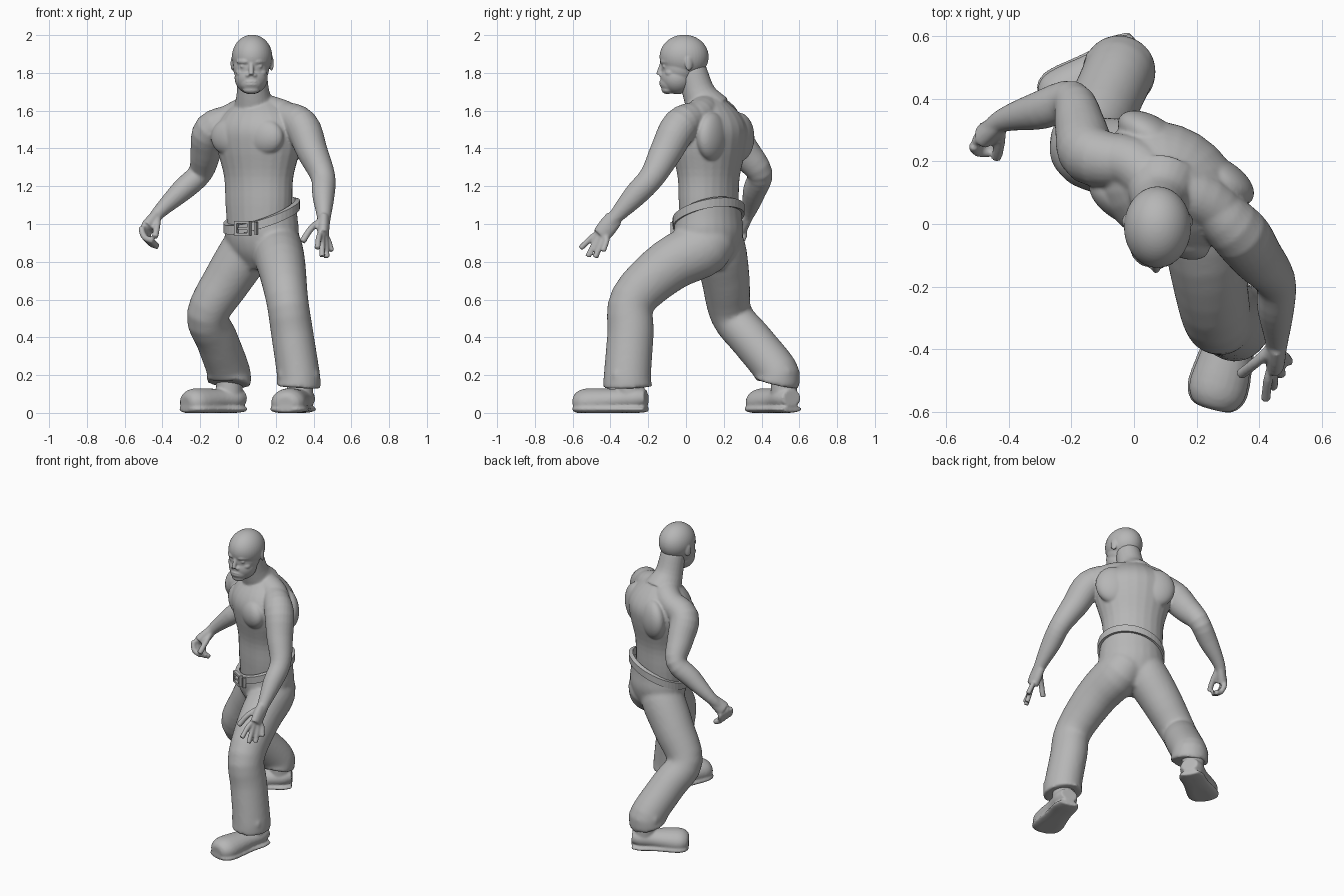
import bpy, bmesh, math
from mathutils import Vector, Matrix

default = bpy.data.objects.get("Cube")
if default:
    bpy.data.objects.remove(default, do_unlink=True)

grey = bpy.data.materials.new("plain grey")
grey.use_nodes = True
colour = (.47, .47, .47, 1)
grey.diffuse_color = colour
grey.node_tree.nodes["Principled BSDF"].inputs["Base Color"].default_value = colour

# Directions of the twisted trunk
X, UP = Vector((1, 0, 0)), Vector((0, 0, 1))
TURN = math.radians(-32)
SIDE = Vector((math.cos(TURN), math.sin(TURN), 0))
BACK = UP.cross(SIDE)

# Joints of the pose
core = Vector((.11, .12, 0))
nape = Vector((.09, .12, 1.6))
waist = Vector((.125, .12, 1.045))
face = Vector((.07, -.13, 1.8))
left_shoulder, right_shoulder = Vector((.335, -.03, 1.52)), Vector((-.14, .22, 1.5))
left_elbow, right_elbow = Vector((.45, -.18, 1.25)), Vector((-.2, .39, 1.27))
left_wrist, right_wrist = Vector((.455, -.38, 1.03)), Vector((-.42, .33, 1.06))
left_palm, right_palm = Vector((.45, -.45, .94)), Vector((-.48, .28, .98))
left_hip, right_hip = Vector((.2, .1, .88)), Vector((.05, .18, .87))
left_knee, right_knee = Vector((.26, -.28, .6)), Vector((-.16, .24, .52))
left_ankle, right_ankle = Vector((.32, -.31, .2)), Vector((-.05, .48, .22))


def spline(points, steps=4):
    """Smooth path through points that carry a position and a radius."""
    p = [points[0] * 2 - points[1], *points, points[-1] * 2 - points[-2]]
    path = []
    for a, b, c, d in zip(p, p[1:], p[2:], p[3:]):
        for i in range(steps):
            t = i / steps
            path.append(b + (c - a) * t / 2 + (a - b * 2.5 + c * 2 - d / 2) * t ** 2
                        + (b * 3 - a - c * 3 + d) * t ** 3 / 2)
    return path + [points[-1]]


def tube(bm, points, radii, flat=1, side=X, floor=-1, sides=24):
    """Loft ellipses along a path; flat is their depth over their width."""
    path = spline([Vector((*p, r)) for p, r in zip(points, radii)])
    rings = []
    for i, q in enumerate(path):
        ahead, behind = path[min(i + 1, len(path) - 1)], path[max(i - 1, 0)]
        along = (ahead - behind).to_3d().normalized()
        wide = (side - along * side.dot(along)).normalized()
        deep = along.cross(wide) * flat
        ring = []
        for k in range(sides):
            angle = math.tau * k / sides
            spot = q.to_3d() + (wide * math.cos(angle) + deep * math.sin(angle)) * q[3]
            spot.z = max(spot.z, floor)
            ring.append(bm.verts.new(spot))
        rings.append(ring)
    for ring, following in zip(rings, rings[1:]):
        for k in range(sides):
            n = (k + 1) % sides
            bm.faces.new((ring[k], ring[n], following[n], following[k]))
    bm.faces.new(rings[0][::-1])
    bm.faces.new(rings[-1])


def stack(bm, centre, levels, flat):
    """Upright trunk made from (height, half width) pairs."""
    tube(bm, [centre.xy.to_3d() + UP * z for z, r in levels],
         [r for z, r in levels], flat, SIDE)


def jointed(bm, root, top, middle, end, tail, radii, flat=1, lift=0):
    """Arm or leg from inside the trunk, with a station halfway along each bone."""
    path = [root, top, top.lerp(middle, .5) + UP * lift, middle,
            middle.lerp(end, .45), end, tail]
    tube(bm, path, radii, flat)


def strand(bm, radius, *points):
    """Thin round strip for fingers, brows and folds."""
    tube(bm, points, [radius] * len(points), side=Vector((.6, .7, .3)), sides=12)


def placed(centre, size, turn):
    return (Matrix.Translation(centre) @ Matrix.Rotation(turn, 4, "Z")
            @ Matrix.Diagonal((*size, 1)))


def blob(bm, centre, radii, turn=0):
    bmesh.ops.create_uvsphere(bm, u_segments=40, v_segments=24, radius=1,
                              matrix=placed(centre, radii, turn))


def box(bm, centre, size):
    bmesh.ops.create_cube(bm, size=1, matrix=placed(centre, size, TURN))


def finish(name, bm, voxel=0, smooth=3):
    """Make the object and, if a voxel size is given, fuse its parts into one skin."""
    bmesh.ops.recalc_face_normals(bm, faces=bm.faces)
    mesh = bpy.data.meshes.new(name)
    bm.to_mesh(mesh)
    bm.free()
    ob = bpy.data.objects.new(name, mesh)
    bpy.context.collection.objects.link(ob)
    if voxel:
        fuse = ob.modifiers.new("fuse", "REMESH")
        fuse.mode, fuse.voxel_size = "VOXEL", voxel
        soft = ob.modifiers.new("soften", "SMOOTH")
        soft.factor, soft.iterations = .5, smooth
        graph = bpy.context.evaluated_depsgraph_get()
        ob.data = bpy.data.meshes.new_from_object(ob.evaluated_get(graph))
        ob.modifiers.clear()
    ob.data.materials.clear()
    ob.data.materials.append(grey)
    for polygon in ob.data.polygons:
        polygon.use_smooth = bool(voxel)
    return ob


# Torso, neck and arms
bm = bmesh.new()
stack(bm, core, [(.9, .17), (1.1, .187), (1.25, .195), (1.4, .235), (1.5, .245),
                 (1.58, .2), (1.66, .1)], .78)
tube(bm, [nape, Vector((.08, .07, 1.69)), Vector((.075, .03, 1.82))], [.12, .088, .077])
left_slope, right_slope = [s.lerp(nape, .5) + UP * .015 + BACK * .03
                           for s in (left_shoulder, right_shoulder)]
tube(bm, [left_shoulder, left_slope, nape, right_slope, right_shoulder],
     [.075, .085, .09, .085, .075], side=BACK)
for s in (-1, 1):
    breast = core + SIDE * s * .1 + UP * 1.46
    blob(bm, breast - BACK * .115, (.12, .065, .1), TURN)
    blob(bm, breast + SIDE * s * .03 + BACK * .105, (.12, .065, .13), TURN)
arm_radii = [.075, .092, .082, .065, .059, .036, .028]
jointed(bm, left_slope, left_shoulder, left_elbow, left_wrist, left_palm, arm_radii, 1.05)
jointed(bm, right_slope, right_shoulder, right_elbow, right_wrist, right_palm, arm_radii, 1.05)

# Left hand, open with spread fingers
tube(bm, [left_wrist, left_wrist.lerp(left_palm, .5), left_palm], [.03, .032, .03], 1.6)
for i in range(4):
    knuckle = Vector((.43, -.485, .94)).lerp(Vector((.475, -.42, .92)), i / 3)
    tip = Vector((.42, -.56, .87)).lerp(Vector((.495, -.44, .855)), i / 3)
    strand(bm, .016, left_palm, knuckle, tip - UP * .045 * math.sin(math.pi * i / 3))
strand(bm, .018, left_wrist, Vector((.39, -.44, .98)), Vector((.34, -.48, .905)))

# Right hand, half closed
tube(bm, [right_wrist, right_wrist.lerp(right_palm, .5), right_palm], [.034, .042, .048],
     .75, BACK)
for i in range(4):
    knuckle = right_palm + Vector((.01 * i - .03, .02 * i - .03, -.01 * i))
    curl = knuckle + Vector((.015, -.02, -.05))
    strand(bm, .017, right_palm, knuckle, curl, curl + Vector((.045, 0, -.02)))
strand(bm, .018, right_wrist, right_palm + Vector((.05, -.03, 0)),
       right_palm + Vector((.04, -.07, -.05)))
finish("torso_arms_and_hands", bm, .007, 6)

# Head: skull, jaw, features and ears
bm = bmesh.new()
skull = Vector((.075, -.01, 1.885))
blob(bm, skull, (.107, .13, .117))
blob(bm, face + Vector((0, .1, .03)), (.096, .1, .1))
blob(bm, face + Vector((0, .083, -.025)), (.088, .088, .088))
blob(bm, face + Vector((0, .045, -.055)), (.06, .053, .05))
blob(bm, face + Vector((0, .033, -.09)), (.045, .033, .022))
strand(bm, .013, face + Vector((0, .005, .05)), face + Vector((0, -.008, .015)),
       face + Vector((0, -.016, -.01)))
for lip in (.047, .062):
    blob(bm, face + Vector((0, .005, -lip)), (.034, .016, .008))
for s in (-1, 1):
    brow = face + Vector((s * .04, .01, .06))
    strand(bm, .014, brow - X * s * .03, brow, brow + Vector((s * .03, .03, 0)))
    blob(bm, brow + Vector((0, .005, -.026)), (.02, .01, .009))
    blob(bm, face + Vector((s * .05, .048, 0)), (.032, .03, .025))
    blob(bm, face + Vector((s * .018, .002, -.013)), (.013, .014, .011))
    blob(bm, skull + Vector((s * .102, .025, -.035)), (.01, .022, .04), s * .4)
finish("head", bm, .005, 5)

# Trousers with folds above the hems
bm = bmesh.new()
stack(bm, waist, [(.76, .09), (.85, .17), (.95, .205), (1.05, .197), (1.2, .19)], .85)
leg_radii = [.12, .137, .128, .112, .112, .114, .12]
for hip, knee, ankle, flat, lift in ((left_hip, left_knee, left_ankle, 1.1, .04),
                                     (right_hip, right_knee, right_ankle, 1, .01)):
    jointed(bm, hip.lerp(waist, .5), hip, knee, ankle, ankle - UP * .065,
            leg_radii, flat, lift)
for ankle, front in ((left_ankle, -.1), (right_ankle, .09)):
    strand(bm, .022, ankle + Vector((-.1, front / 2, 0)), ankle + Vector((0, front, 0)),
           ankle + Vector((.1, front / 2, 0)))
trousers = finish("trousers", bm, .01, 12)

# Trim the trousers along the tilted belt line
bm = bmesh.new()
bm.from_mesh(trousers.data)
bmesh.ops.bisect_plane(bm, geom=bm.verts[:] + bm.edges[:] + bm.faces[:], plane_co=waist,
                       plane_no=UP - BACK * .4 - SIDE * .17, clear_outer=True)
bm.to_mesh(trousers.data)
bm.free()

# Belt
bm = bmesh.new()
rows = []
for k in range(48):
    angle = math.tau * k / 48
    across, behind = math.cos(angle), math.sin(angle)
    middle = waist + UP * (.066 * behind + .034 * across)
    rows.append([bm.verts.new(middle + SIDE * (.185 + grow) * across
                              + BACK * (.157 + grow) * behind + UP * lift)
                 for grow, lift in ((0, -.026), (.025, -.026), (.025, .02), (0, .026))])
for k, row in enumerate(rows):
    following = rows[(k + 1) % len(rows)]
    for j in range(4):
        n = (j + 1) % 4
        bm.faces.new((row[j], following[j], following[n], row[n]))
finish("belt", bm)

# Buckle frame, prong and belt loop
bm = bmesh.new()
middle = waist - BACK * .188 - UP * .068
for s in (-1, 1):
    box(bm, middle + SIDE * s * .04, (.014, .022, .076))
    box(bm, middle + UP * s * .032, (.09, .022, .013))
box(bm, middle + SIDE * .01, (.07, .024, .01))
box(bm, middle + SIDE * .075 + BACK * .012, (.014, .022, .066))
finish("buckle", bm)


# Boots: rounded upper on a flat sole
def boot(name, heel, toe):
    across = UP.cross(toe - heel).normalized()
    bm = bmesh.new()
    stations, widths = (0, .15, .4, .8, .95, 1), (.055, .075, .075, .093, .075, .045)
    along = [heel.lerp(toe, t) for t in stations]
    tube(bm, [p + UP * (.08 - .03 * t) for p, t in zip(along, stations)],
         widths, .8, across, 0)
    tube(bm, [p + UP * .02 for p in along], [w + .008 for w in widths], .25, across, 0)
    shaft = heel.lerp(toe, .22)
    tube(bm, [shaft + UP * .05, shaft + UP * .2], [.07, .07], side=across)
    finish(name, bm, .008)


boot("left_boot", Vector((.35, -.21, 0)), Vector((.25, -.59, 0)))
boot("right_boot", Vector((.02, .56, 0)), Vector((-.28, .37, 0)))
